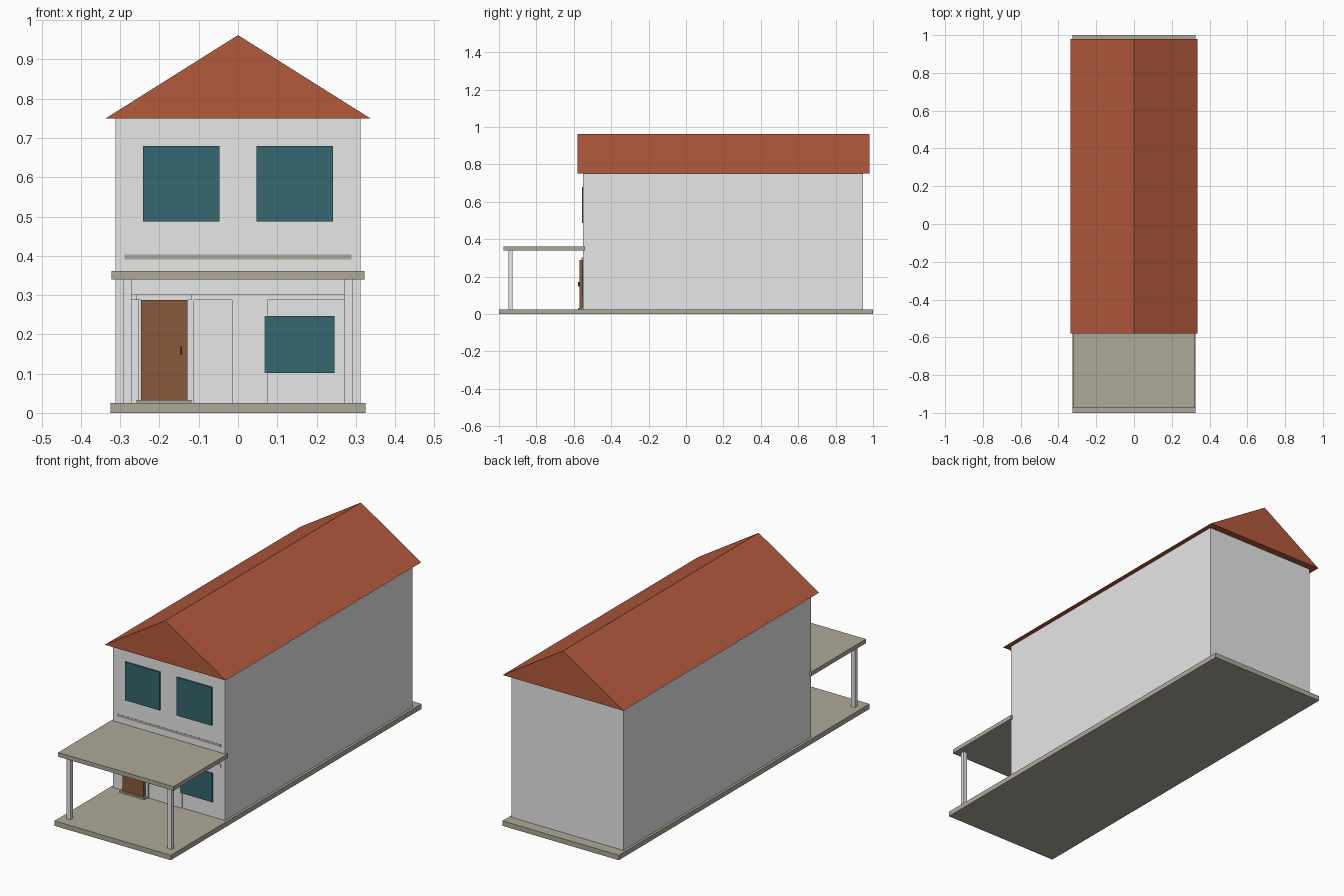
import bpy

if "Cube" in bpy.data.objects:
    bpy.data.objects.remove(bpy.data.objects["Cube"])


def mat(name, r, g, b):
    m = bpy.data.materials.new(name)
    m.diffuse_color = (r, g, b, 1)
    m.use_nodes = True
    m.node_tree.nodes["Principled BSDF"].inputs["Base Color"].default_value = m.diffuse_color
    return m


WALL = mat("light grey plaster", 0.80, 0.80, 0.80)
ROOF = mat("terracotta", 0.45, 0.10, 0.045)
SLAB = mat("warm grey concrete", 0.42, 0.40, 0.32)
GLASS = mat("teal glass", 0.035, 0.135, 0.16)
WOOD = mat("brown wood", 0.25, 0.10, 0.045)
METAL = mat("dark metal", 0.05, 0.045, 0.04)


def mesh(name, verts, faces, m):
    me = bpy.data.meshes.new(name)
    me.from_pydata(verts, [], faces)
    me.materials.append(m)
    ob = bpy.data.objects.new(name, me)
    bpy.context.collection.objects.link(ob)
    return ob


def box(name, x, y, z, m):
    verts = [(a, b, c) for a in x for b in y for c in z]
    faces = [(0, 1, 3, 2), (4, 6, 7, 5), (0, 4, 5, 1),
             (2, 3, 7, 6), (0, 2, 6, 4), (1, 5, 7, 3)]
    return mesh(name, verts, faces, m)


FRONT = -0.55

# Ground slab, house body and the floor edge showing on the front
box("base_slab", (-0.325, 0.325), (-1, 1), (0, 0.025), SLAB)
box("house_walls", (-0.3125, 0.3125), (FRONT, 0.945), (0.025, 0.75), WALL)
box("floor_edge", (-0.289, 0.289), (FRONT - 0.0008, 0.94), (0.39, 0.403), SLAB)

# Gable roof as a closed prism
w, y0, y1 = 0.337, -0.58, 0.98
mesh("gable_roof",
     [(x, y, z) for y in (y0, y1) for x, z in ((-w, 0.75), (w, 0.75), (0, 0.962))],
     [(0, 1, 2), (5, 4, 3), (0, 3, 4, 1), (1, 4, 5, 2), (2, 5, 3, 0)], ROOF)

# Porch canopy and posts
box("porch_canopy", (-0.322, 0.322), (-0.975, -0.54), (0.34, 0.361), SLAB)
for side, cx in (("left", -0.282), ("right", 0.282)):
    box(side + "_porch_post", (cx - 0.0105, cx + 0.0105), (-0.948, -0.928),
        (0.025, 0.34), WALL)

# Windows as thin plates
for side, x in (("left", (-0.242, -0.047)), ("right", (0.047, 0.242))):
    box(side + "_upper_window", x, (FRONT - 0.007, FRONT), (0.487, 0.68), GLASS)
box("lower_window", (0.067, 0.246), (FRONT - 0.007, FRONT), (0.102, 0.247), GLASS)

# Shallow raised facade beam and pier
box("facade_beam", (-0.29, 0.29), (FRONT - 0.004, FRONT), (0.288, 0.302), WALL)
box("facade_pier", (-0.015, 0.075), (FRONT - 0.004, FRONT), (0.025, 0.288), WALL)

# Door with frame, threshold and handle
box("door", (-0.247, -0.128), (-0.57, FRONT), (0.033, 0.288), WOOD)
for side, x in (("left", (-0.253, -0.247)), ("right", (-0.128, -0.112))):
    box(side + "_door_jamb", x, (-0.556, FRONT), (0.025, 0.288), WALL)
box("door_lintel", (-0.258, -0.119), (-0.56, FRONT), (0.288, 0.301), WALL)
box("door_threshold", (-0.258, -0.119), (-0.578, FRONT), (0.025, 0.033), SLAB)
box("door_handle", (-0.146, -0.143), (-0.578, -0.57), (0.148, 0.17), METAL)
